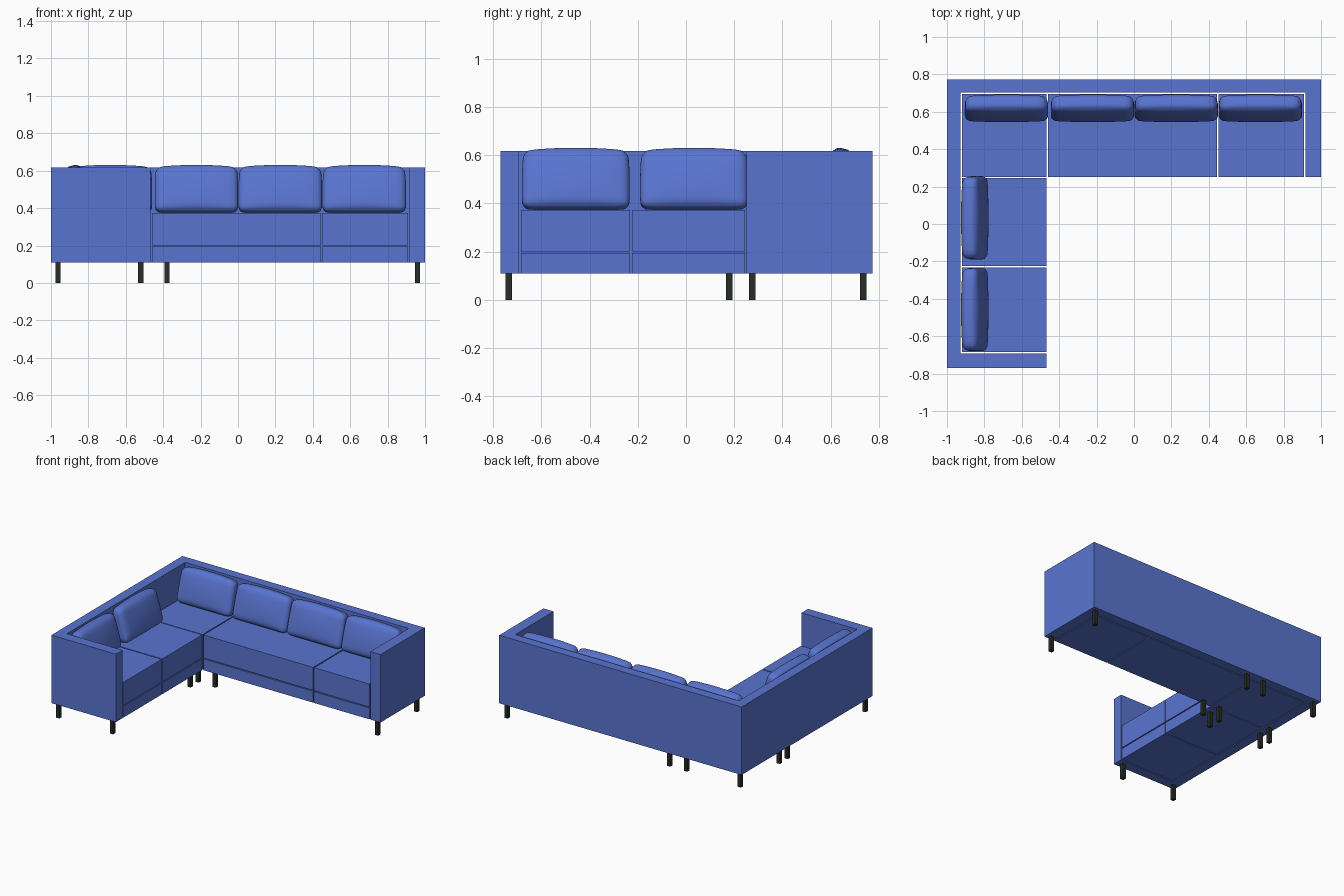
import bpy, bmesh, math
from mathutils import Matrix, Vector

if "Cube" in bpy.data.objects:
    bpy.data.objects.remove(bpy.data.objects["Cube"])


def material(name, color):
    m = bpy.data.materials.new(name)
    m.diffuse_color = (*color, 1)
    m.use_nodes = True
    m.node_tree.nodes["Principled BSDF"].inputs["Base Color"].default_value = m.diffuse_color
    return m


FABRIC = material("blue_fabric", (0.10, 0.175, 0.63))
DARK = material("dark_leg", (0.02, 0.026, 0.02))


def finish(name, bm, mat):
    mesh = bpy.data.meshes.new(name)
    bm.to_mesh(mesh)
    bm.free()
    obj = bpy.data.objects.new(name, mesh)
    bpy.context.collection.objects.link(obj)
    mesh.materials.append(mat)
    return obj


def box(name, x0, x1, y0, y1, z0, z1, mat=FABRIC):
    bm = bmesh.new()
    bmesh.ops.create_cube(bm, size=1)
    for v in bm.verts:
        v.co = ((x0 + x1) / 2 + v.co.x * (x1 - x0),
                (y0 + y1) / 2 + v.co.y * (y1 - y0),
                (z0 + z1) / 2 + v.co.z * (z1 - z0))
    return finish(name, bm, mat)


def cushion(name, place):
    """Rounded, bulging pillow leaning back; back bottom edge faces +y."""
    half, r = Vector((0.222, 0.05, 0.125)), 0.035
    bm = bmesh.new()
    bmesh.ops.create_cube(bm, size=2)
    bmesh.ops.subdivide_edges(bm, edges=bm.edges[:], cuts=13, use_grid_fill=True)
    lean = Matrix.Rotation(math.radians(-15), 3, 'X')
    for v in bm.verts:
        u = Vector([math.sin(c * math.pi / 2) for c in v.co])
        p = Vector([a * h for a, h in zip(u, half)])
        core = Vector([max(-(h - r), min(h - r, a)) for a, h in zip(p, half)])
        p = core + (p - core).normalized() * r
        # fuller in the middle, slightly narrower and arched at the top
        p.y *= 0.8 + 0.3 * (1 - u.x ** 2) * (1 - u.z ** 2)
        p.x *= 1 - 0.03 * max(0, u.z) ** 2
        if u.z > 0:
            p.z += 0.012 * u.z * (1 - u.x ** 2)
        v.co = lean @ p
    # fit the leaning pillow between seat and back
    lo = [min(v.co[i] for v in bm.verts) for i in range(3)]
    hi = [max(v.co[i] for v in bm.verts) for i in range(3)]
    size = (0.446, 0.147, 0.257)
    for v in bm.verts:
        q = [(v.co[i] - lo[i]) / (hi[i] - lo[i]) * size[i] for i in range(3)]
        v.co = place @ Vector((q[0] - size[0] / 2, q[1] - size[1], q[2]))
    for f in bm.faces:
        f.smooth = True
    return finish(name, bm, FABRIC)


# Outer frame: back, side back and two arms
Z0, Z1 = 0.11, 0.617
box("long_back", -1, 1, 0.702, 0.773, Z0, Z1)
box("side_back", -1, -0.927, -0.77, 0.702, Z0, Z1)
box("right_arm", 0.917, 1, 0.25, 0.702, Z0, Z1)
box("front_arm", -0.927, -0.468, -0.77, -0.692, Z0, Z1)

# Seats: a lower base and an upper cushion, with narrow seams between
seats = {
    "corner": (-0.92, -0.469, 0.252, 0.695),
    "middle": (-0.461, 0.445, 0.25, 0.695),
    "right": (0.453, 0.910, 0.25, 0.695),
    "side_rear": (-0.92, -0.468, -0.224, 0.245),
    "side_front": (-0.92, -0.468, -0.685, -0.232),
}
for key, (x0, x1, y0, y1) in seats.items():
    box(key + "_base", x0, x1, y0, y1, Z0, 0.194)
    box(key + "_seat", x0, x1, y0, y1, 0.201, 0.373)

# Loose back cushions along the long back and the side back
for i, x in enumerate((-0.682, -0.222, 0.226, 0.675)):
    cushion(f"back_cushion_{i + 1}", Matrix.Translation((x, 0.692, 0.374)))
turn = Matrix.Rotation(math.pi / 2, 4, 'Z')
for i, y in enumerate((0.033, -0.457)):
    cushion(f"side_cushion_{i + 1}", Matrix.Translation((-0.925, y, 0.374)) @ turn)

# Square legs, four per module
spots = [(x, y) for x in (-0.963, -0.52, -0.38, 0.96) for y in (0.275, 0.735)]
spots += [(x, y) for x in (-0.963, -0.52) for y in (-0.735, 0.18)]
L = 0.0135
for i, (x, y) in enumerate(spots):
    box(f"leg_{i + 1}", x - L, x + L, y - L, y + L, 0, Z0, DARK)
